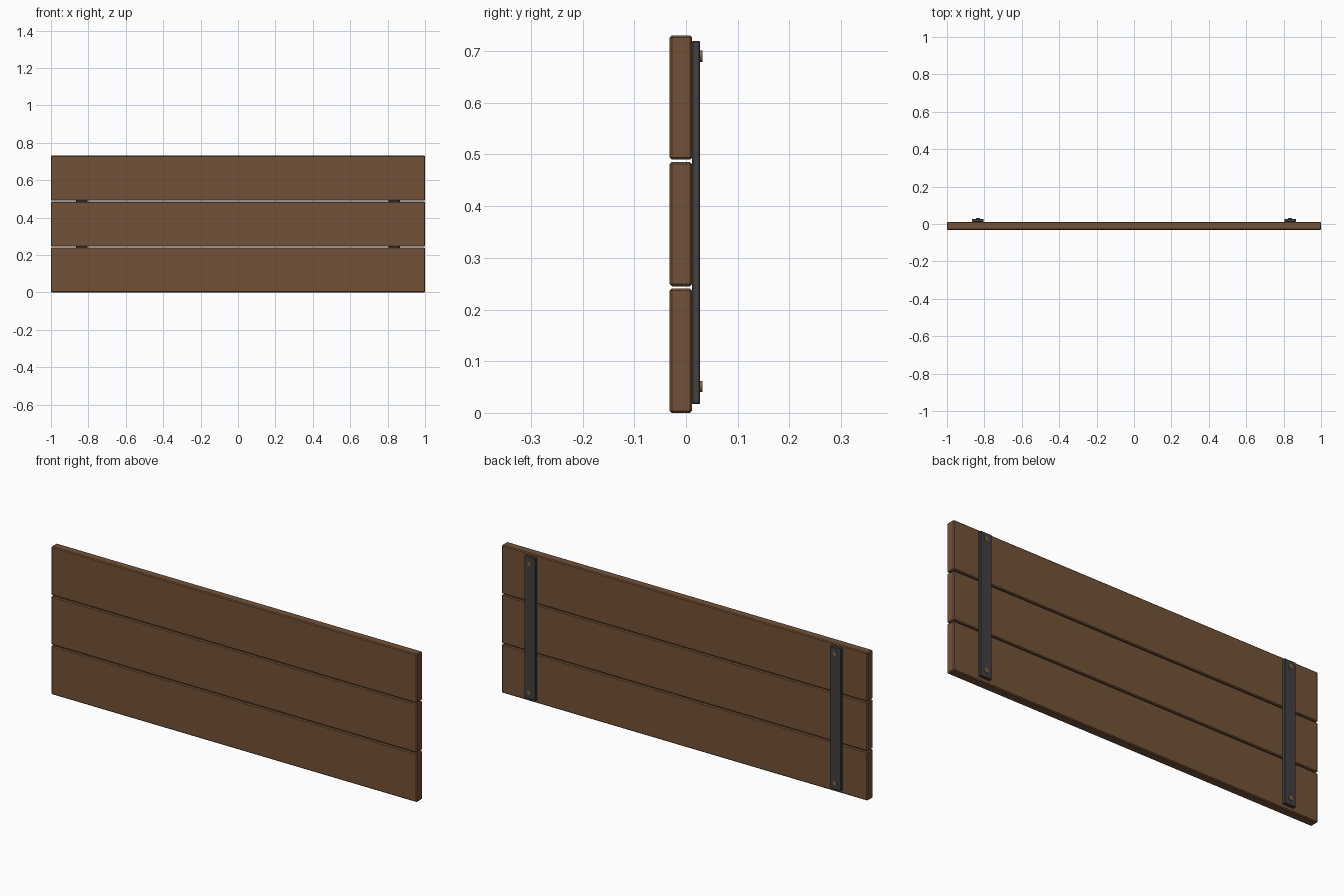
import bpy
from math import pi

if "Cube" in bpy.data.objects:
    bpy.data.objects.remove(bpy.data.objects["Cube"])


def material(name, color):
    m = bpy.data.materials.new(name)
    m.diffuse_color = (*color, 1)
    m.use_nodes = True
    m.node_tree.nodes["Principled BSDF"].inputs["Base Color"].default_value = m.diffuse_color
    return m


wood = material("wood", (0.17, 0.085, 0.04))
iron = material("iron", (0.055, 0.053, 0.05))
brass = material("brass", (0.2, 0.13, 0.06))


def box(name, x, y, z, mat, bevel):
    # x, y, z are (min, max) ranges
    bpy.ops.mesh.primitive_cube_add(size=1, location=[sum(r) / 2 for r in (x, y, z)])
    ob = bpy.context.object
    ob.name = name
    ob.scale = [r[1] - r[0] for r in (x, y, z)]
    bpy.ops.object.transform_apply(location=False, rotation=False, scale=True)
    mod = ob.modifiers.new("edge", 'BEVEL')
    mod.width = bevel
    mod.segments = 1
    ob.data.materials.append(mat)
    return ob


# three stacked planks with narrow gaps
height, pitch = 0.2405, 0.245
for i in range(3):
    z = i * pitch
    box(f"plank_{i + 1}", (-1, 1), (-0.0315, 0.0115), (z, z + height), wood, 0.004)

# two iron straps on the back, a rivet at each end
for side, x in (("left", -0.835), ("right", 0.835)):
    box(f"{side}_strap", (x - 0.031, x + 0.031), (0.0115, 0.0275), (0.017, 0.72), iron, 0.002)
    for place, z in (("lower", 0.051), ("upper", 0.69)):
        bpy.ops.mesh.primitive_cylinder_add(vertices=12, radius=0.011, depth=0.008,
                                            location=(x, 0.0275, z), rotation=(pi / 2, 0, 0))
        rivet = bpy.context.object
        rivet.name = f"{side}_{place}_rivet"
        rivet.data.materials.append(brass)
        bpy.ops.object.shade_smooth_by_angle()
